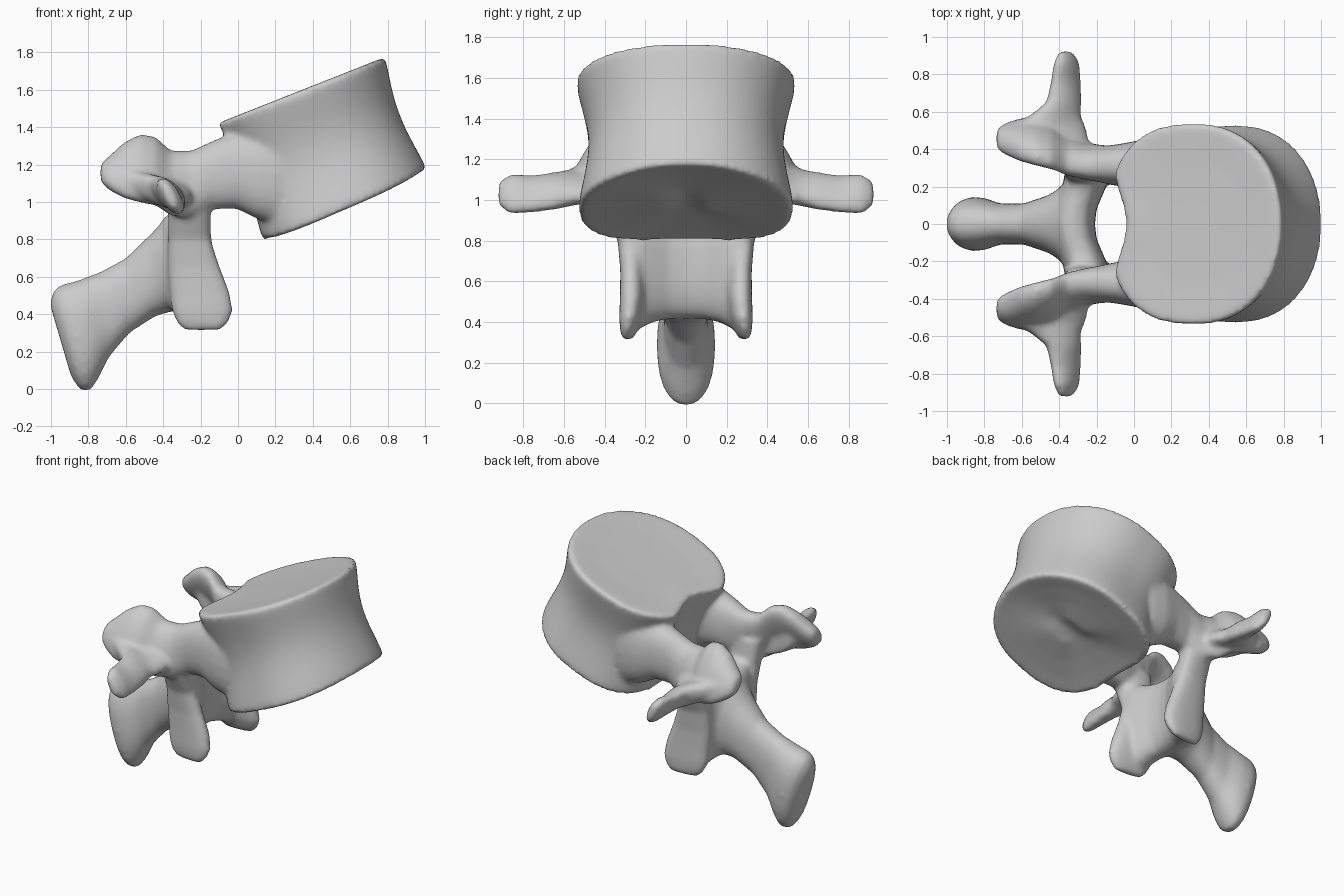
import bpy, bmesh
from math import sin, cos, pi, copysign
from mathutils import Vector

if "Cube" in bpy.data.objects:
    bpy.data.objects.remove(bpy.data.objects["Cube"])


def skin(bm, rings):
    """Bridge equal-length rings and close both ends."""
    rows = [[bm.verts.new(p) for p in r] for r in rings]
    n = len(rows[0])
    faces = []
    for a, b in zip(rows, rows[1:]):
        for i in range(n):
            faces.append(bm.faces.new((a[i], a[(i + 1) % n], b[(i + 1) % n], b[i])))
    faces += [bm.faces.new(rows[0][::-1]), bm.faces.new(rows[-1])]
    bmesh.ops.recalc_face_normals(bm, faces=faces)


def spow(x, e):
    return copysign(abs(x) ** e, x)


def tube(bm, sections, power=2.4, n=24):
    """Loft rounded sections given as (centre, half axis u, half axis v)."""
    e = 2 / power
    rings = []
    for c, u, v in sections:
        c, u, v = Vector(c), Vector(u), Vector(v)
        angles = [2 * pi * i / n for i in range(n)]
        rings.append([c + u * spow(cos(a), e) + v * spow(sin(a), e) for a in angles])
    skin(bm, rings)


# Vertebral body: kidney-shaped rings lofted between the two tilted end plates
TOP_B, TOP_F = Vector((-.125, 0, 1.415)), Vector((.785, 0, 1.775))
BOT_B, BOT_F = Vector((.115, 0, .79)), Vector((1.01, 0, 1.175))


def body_ring(t, scale=1.0, dip=0.0, n=72):
    waist = sin(pi * min(max(t, 0), 1)) ** 1.3
    width = .54 - .01 * t - .055 * waist
    back = TOP_B.lerp(BOT_B, t) + Vector((.02 * waist, 0, 0))
    front = TOP_F.lerp(BOT_F, t) - Vector((.036 * waist, 0, 0))
    mid, half = (back + front) / 2, (front - back) / 2
    ring = []
    for i in range(n):
        a = 2 * pi * i / n
        e = 2 / (2.15 if cos(a) > 0 else 2.7)
        s, w = spow(cos(a), e), spow(sin(a), e)
        sag = -.03 * t ** 3 * (1 - s ** 4) + dip
        if s < 0:
            s *= 1 + .06 * (1 - t) * abs(s) ** 6
            s -= .22 * (1 - t * .8) * max(0, 1 - (w / .6) ** 2) ** 2 * s
        ring.append(mid + half * s * scale + Vector((0, w * width * scale, sag)))
    return ring


bm = bmesh.new()
STEPS = 16
skin(bm, [body_ring(0, s, d) for s, d in ((.25, -.01), (.6, -.008), (.9, 0), (.98, 0))]
     + [body_ring(.015 + .97 * i / STEPS) for i in range(STEPS + 1)]
     + [body_ring(1, s, d) for s, d in ((.98, 0), (.9, .004), (.75, .012), (.5, .02), (.2, .022))])

# Pedicle running back into the superior articular process:
# x, y, z, half y, half z, inward lean
tube(bm, [((x, y, z), (0, hy, 0), (0, -k, hz)) for x, y, z, hy, hz, k in (
    (.34, .33, 1.15, .10, .23, 0), (.22, .335, 1.145, .13, .26, 0),
    (.10, .325, 1.155, .14, .245, 0), (-.01, .315, 1.17, .125, .205, 0),
    (-.13, .315, 1.145, .105, .185, 0), (-.25, .335, 1.095, .095, .18, .03),
    (-.36, .375, 1.10, .095, .175, .06), (-.44, .42, 1.165, .09, .185, .085),
    (-.52, .44, 1.18, .09, .185, .085), (-.61, .45, 1.17, .085, .15, .07),
    (-.685, .455, 1.155, .075, .095, .04), (-.735, .455, 1.155, .05, .05, .02))], 2.3)

# Transverse process with a broad root: x, y, z, half x, half z, tilt
tube(bm, [((x, y, z), (hx, 0, hx * -.25), (-k, 0, hz)) for x, y, z, hx, hz, k in (
    (-.40, .36, 1.08, .17, .11, 0), (-.47, .47, 1.085, .225, .085, .01),
    (-.47, .53, 1.075, .21, .08, .02), (-.425, .575, 1.06, .14, .085, .02),
    (-.375, .65, 1.045, .09, .09, .03),
    (-.365, .76, 1.03, .072, .09, .035), (-.36, .86, 1.03, .06, .10, .035),
    (-.365, .925, 1.03, .03, .06, .02))], 2.1)

# Inferior articular process, a thin blade: x, y, z, half x, half y
tube(bm, [((x, y, z), (hx, .01, 0), (0, hy, 0)) for x, y, z, hx, hy in (
    (-.26, .33, 1.10, .13, .09), (-.26, .305, .93, .115, .085),
    (-.26, .27, .80, .115, .065), (-.235, .262, .65, .14, .06),
    (-.205, .262, .52, .16, .062), (-.19, .272, .42, .165, .055),
    (-.19, .282, .355, .14, .04), (-.19, .287, .315, .10, .022))], 2.4)

# Lamina, thickening towards the blade: y, x, z, half x, half z
tube(bm, [((x, y, z), (hx, 0, 0), (0, 0, hz)) for y, x, z, hx, hz in (
    (-.02, -.33, .68, .12, .265), (.08, -.315, .68, .115, .265),
    (.16, -.285, .675, .12, .275), (.22, -.26, .67, .12, .30),
    (.29, -.245, .67, .11, .32))], 2.6)

# Spinous process: upper edge, lower edge, half thickness
tube(bm, [(((ax + bx) / 2, 0, (az + bz) / 2), (0, hw, 0),
           ((ax - bx) / 2, 0, (az - bz) / 2)) for ax, az, bx, bz, hw in (
    (-.28, .94, -.29, .43, .25), (-.38, .92, -.37, .41, .21),
    (-.47, .825, -.44, .39, .155), (-.60, .70, -.58, .30, .11),
    (-.74, .625, -.69, .17, .11), (-.86, .58, -.75, .05, .14),
    (-.94, .56, -.79, -.01, .145), (-.985, .53, -.84, -.01, .125),
    (-1.007, .46, -.89, .06, .075))], 2.3)

me = bpy.data.meshes.new("vertebra")
bm.to_mesh(me)
bm.free()
bone = bpy.data.objects.new("vertebra", me)
bpy.context.collection.objects.link(bone)

# Mirror the side parts, fuse everything into one bone and soften the joins
mirror = bone.modifiers.new("mirror", 'MIRROR')
mirror.use_axis = (False, True, False)
mirror.use_bisect_axis = (False, True, False)
mirror.use_mirror_merge = True
fuse = bone.modifiers.new("fuse", 'REMESH')
fuse.mode = 'VOXEL'
fuse.voxel_size = .016
fuse.use_smooth_shade = True
soften = bone.modifiers.new("soften", 'SMOOTH')
soften.factor = .5
soften.iterations = 10
